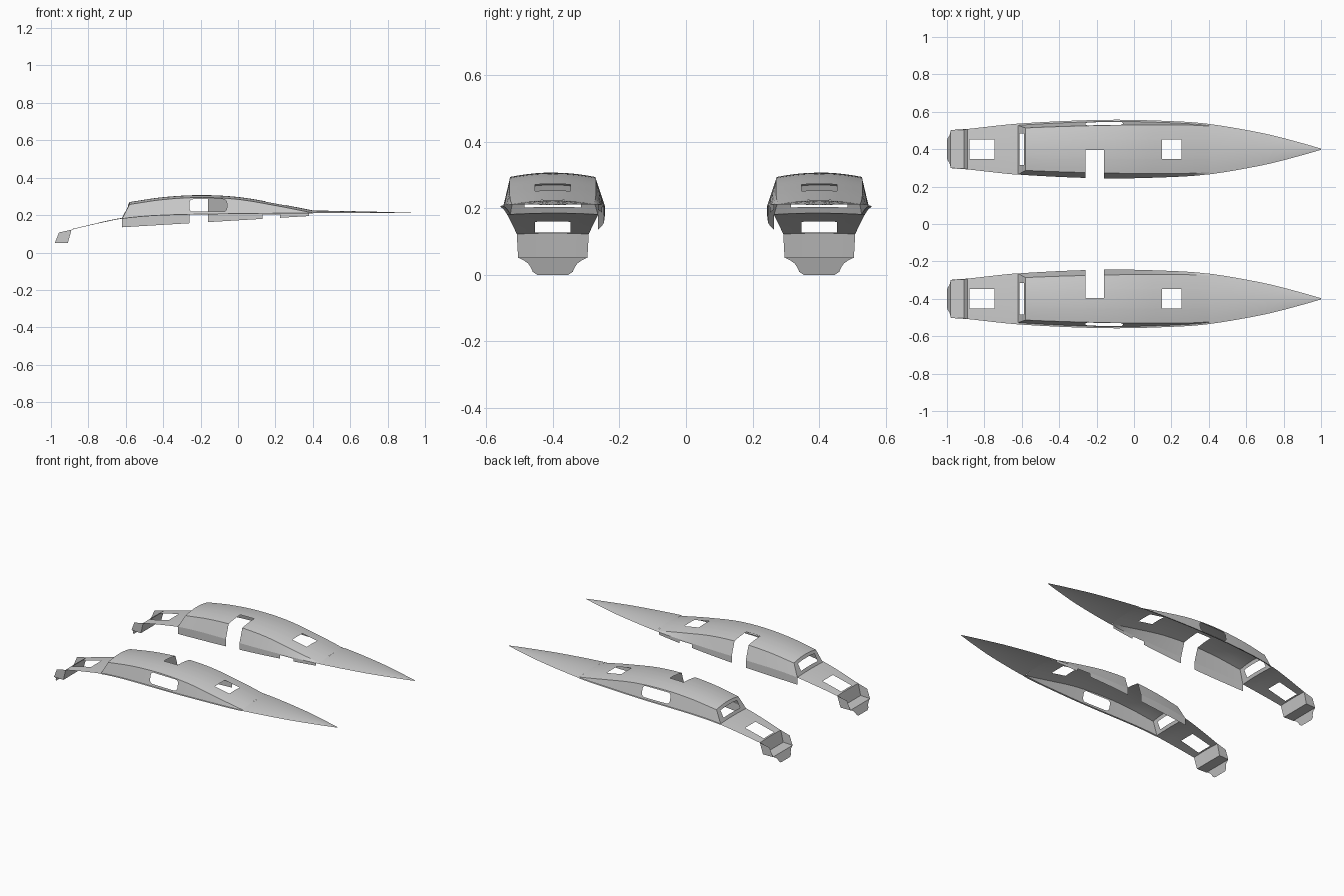
import bpy, bmesh
from mathutils import Vector

if "Cube" in bpy.data.objects:
    bpy.data.objects.remove(bpy.data.objects["Cube"])

CY = 0.4  # centre line of one hull; the other is mirrored


def curve(pts):
    """Smooth interpolation through (x, value) points."""
    def slope(i):
        a, b = pts[max(i - 1, 0)], pts[min(i + 1, len(pts) - 1)]
        return (b[1] - a[1]) / (b[0] - a[0])

    def f(x):
        i = 0
        while i < len(pts) - 2 and x > pts[i + 1][0]:
            i += 1
        (x0, y0), (x1, y1) = pts[i], pts[i + 1]
        h = x1 - x0
        t = (x - x0) / h
        return ((2*t**3 - 3*t*t + 1) * y0 + (t**3 - 2*t*t + t) * h * slope(i)
                + (3*t*t - 2*t**3) * y1 + (t**3 - t*t) * h * slope(i + 1))
    return f


half = curve([(-1, .096), (-.89, .108), (-.6, .138), (-.15, .157), (.2, .15),
              (.4, .135), (.7, .083), (.9, .032), (1, .003)])
edge_z = curve([(-.89, .122), (-.75, .155), (-.6, .184), (-.4, .2), (0, .208),
                (.4, .211), (1, .21)])
roof_z = curve([(-.58, .27), (-.4, .296), (-.2, .307), (0, .297), (.2, .264), (.4, .225)])
lerp = lambda a, b, t: a + (b - a) * t
X0, XR, X1 = -.62, -.58, .4  # cabin back foot, roof back edge, cabin front


def roof_half(x):
    return half(x) - .012 - .2 * max(0, roof_z(x) - .013 - edge_z(x))


def roof_pt(x, v):
    return Vector((x, CY + v * roof_half(x), roof_z(x) - .013 * v * v))


def foot(x, side):
    return Vector((x, CY + side * (half(x) - (.009 if side > 0 else .001)), edge_z(x)))


def cut(bm, poly, axis):
    """Cut a convex opening, drawn in x and the given axis, out of a sheet."""
    c = [sum(p[i] for p in poly) / len(poly) for i in (0, 1)]
    planes = []
    for i, p in enumerate(poly):
        q = poly[(i + 1) % len(poly)]
        n = Vector((0, 0, 0))
        n[0], n[axis] = q[1] - p[1], p[0] - q[0]
        co = Vector((0, 0, 0))
        co[0], co[axis] = p
        if (c[0] - p[0]) * n[0] + (c[1] - p[1]) * n[axis] > 0:
            n = -n
        planes.append((co, n))
        bmesh.ops.bisect_plane(bm, geom=bm.verts[:] + bm.edges[:] + bm.faces[:],
                               plane_co=co, plane_no=n, dist=1e-6)
    gone = [f for f in bm.faces
            if all((f.calc_center_median() - co).dot(n) < 0 for co, n in planes)]
    bmesh.ops.delete(bm, geom=gone, context='FACES')


def box(x0, x1, a, b):
    return [(x0, a), (x1, a), (x1, b), (x0, b)]


def sheet(name, f, nu, nv, out, cuts=()):
    """Sheet lofted from f(u, v), facing roughly along out, mirrored to both hulls."""
    bm = bmesh.new()
    g = [[bm.verts.new(f(i / nu, j / nv)) for j in range(nv + 1)] for i in range(nu + 1)]
    for i in range(nu):
        for j in range(nv):
            bm.faces.new((g[i][j], g[i + 1][j], g[i + 1][j + 1], g[i][j + 1]))
    bm.normal_update()
    if sum((fc.normal * fc.calc_area() for fc in bm.faces), Vector()).dot(Vector(out)) < 0:
        bmesh.ops.reverse_faces(bm, faces=bm.faces[:])
    for poly, axis in cuts:
        cut(bm, poly, axis)
    me = bpy.data.meshes.new(name)
    bm.to_mesh(me)
    bm.free()
    ob = bpy.data.objects.new(name, me)
    bpy.context.collection.objects.link(ob)
    m = ob.modifiers.new("other_hull", 'MIRROR')
    m.use_axis = (False, True, False)
    m.use_mirror_merge = False
    bpy.ops.object.select_all(action='DESELECT')
    ob.select_set(True)
    bpy.context.view_layer.objects.active = ob
    bpy.ops.object.shade_smooth_by_angle(angle=.5)


def deck(x, v, camber):
    h = half(x)
    return Vector((x, CY + v * h, edge_z(x) + camber * h * (1 - v * v)))


# Decks: long foredeck, aft deck with hatch, narrow outer side deck
sheet("foredeck", lambda u, v: deck(lerp(X1, 1, u), 2*v - 1, .1), 24, 10, (0, 0, 1))
sheet("aft_deck", lambda u, v: deck(lerp(-.89, X0, u), 2*v - 1, .03), 10, 10, (0, 0, 1),
      [(box(-.88, -.745, CY - .053, CY + .053), 1)])


def side_deck(u, v):
    x = lerp(X0, X1, u)
    a = foot(x, 1)
    return a.lerp(Vector((x, CY + half(x), a.z - .002)), v)


sheet("side_deck", side_deck, 30, 1, (0, 0, 1))

# Cabin roof with hatch and the inboard doorway
sheet("cabin_roof", lambda u, v: roof_pt(lerp(XR, X1, u), 2*v - 1), 30, 10, (0, 0, 1),
      [(box(.15, .255, CY - .053, CY + .053), 1), (box(-.26, -.16, .2, CY - .005), 1)])


# Cabin sides: outer with rounded window, inner with doorway
def cabin_side(side):
    return lambda u, v: foot(lerp(X0, X1, u), side).lerp(roof_pt(lerp(XR, X1, u), side), v)


window = []
for cx, cz, sx, sz in ((-.24, .238, -1, -1), (-.08, .238, 1, -1),
                       (-.08, .265, 1, 1), (-.24, .265, -1, 1)):
    arc = [(1, 0), (.87, .5), (.5, .87), (0, 1)]
    arc = arc if sx * sz > 0 else arc[::-1]
    window += [(cx + sx * a * .02, cz + sz * b * .02) for a, b in arc]
sheet("cabin_outer_side", cabin_side(1), 30, 3, (0, 1, 0), [(window, 2)])
sheet("cabin_inner_side", cabin_side(-1), 30, 3, (0, -1, 0), [(box(-.26, -.16, .1, .4), 2)])


# Cabin back with wide opening
def cabin_back(u, v):
    s = 2*u - 1
    low = foot(X0, -1).lerp(foot(X0, 1), u)
    low.z += .004 * (1 - s * s)
    return low.lerp(roof_pt(XR, s), v)


sheet("cabin_back", cabin_back, 10, 3, (-1, 0, 0),
      [(box(-.611, -.589, CY - .085, CY + .085), 1)])


# Inner wall hanging below the deck edge, with door gap and small notch
def lower_wall(u, v):
    x = lerp(X0, .38, u)
    return Vector((x, CY - half(x) + .001, lerp(edge_z(x), lerp(.135, .195, u), v)))


sheet("inner_lower_wall", lower_wall, 30, 2, (0, -1, 0),
      [(box(-.26, -.16, .05, .4), 2), (box(.13, .225, .05, .203), 2)])

# Stern: riser, step, raised sides and tapering transom
sheet("stern_riser", lambda u, v: deck(-.89, 2*u - 1, .03).lerp(
    Vector((-.91, CY + (2*u - 1) * .104, .05)), v), 10, 1, (-1, 0, 0))
sheet("stern_step", lambda u, v: Vector((lerp(-.98, -.91, u),
      CY + (2*v - 1) * lerp(.101, .104, u), .05)), 1, 1, (0, 0, 1))
for label, s in (("outer", 1), ("inner", -1)):
    sheet("stern_side_" + label, lambda u, v: Vector((-.98, CY + s * .101, .05)).lerp(
        Vector((-.91, CY + s * .104, .05)), u).lerp(
        Vector((-.957, CY + s * .104, .107)).lerp(
            Vector((-.89, CY + s * .108, .122)), u), v), 1, 1, (0, s, 0))
taper = [(.05, .101), (.042, .085), (.034, .074), (.022, .066), (.009, .06), (0, .047)]


def transom(u, v):
    z, w = taper[round(v * 5)]
    return Vector((-1 + .4 * z, CY + (2*u - 1) * w, z))


sheet("transom", transom, 2, 5, (-1, 0, 0))
